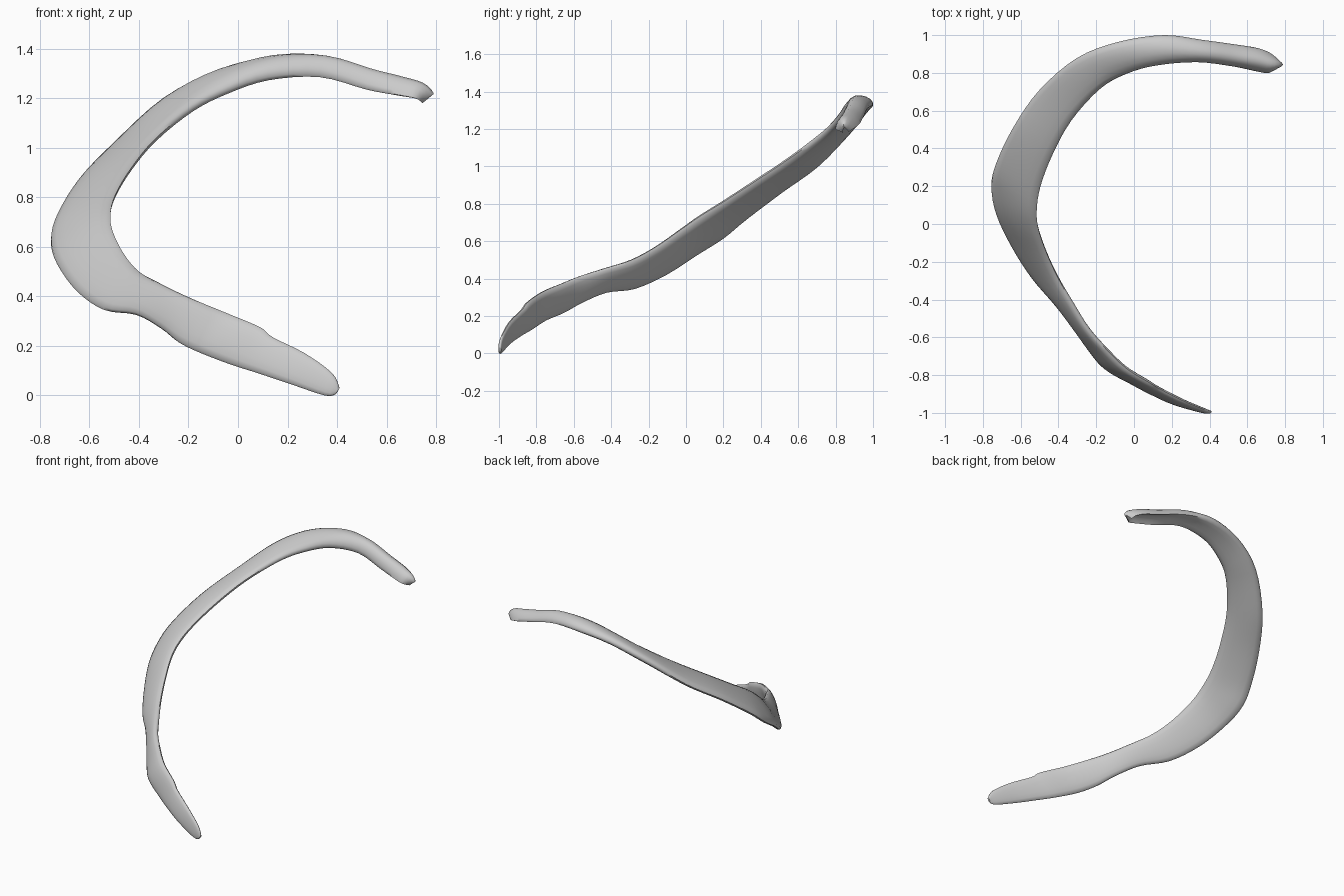
import bpy
import bmesh
import math
from mathutils import Vector

# Remove the default object
default_cube = bpy.data.objects.get("Cube")
if default_cube:
    bpy.data.objects.remove(default_cube, do_unlink=True)

# Outer (lower) edge of the bone, from the front tip round to the back tip
OUTER_EDGE = [
    (.395, -.995, .005), (.35, -.99, 0), (.2, -.945, .05), (.08, -.89, .09),
    (-.03, -.83, .125), (-.16, -.755, .175), (-.24, -.66, .215), (-.31, -.56, .27),
    (-.41, -.43, .325), (-.54, -.28, .345), (-.65, -.11, .42), (-.73, .06, .53),
    (-.755, .2, .62), (-.73, .32, .72), (-.64, .51, .865), (-.5, .71, 1.01),
    (-.3, .88, 1.19), (-.08, .965, 1.3), (.16, 1, 1.34), (.36, .975, 1.325),
    (.54, .95, 1.27), (.66, .93, 1.23), (.73, .9, 1.205), (.75, .87, 1.185)]

# Inner (upper) edge, one point for each point of the outer edge
INNER_EDGE = [
    (.41, -.995, .03), (.38, -.985, .09), (.27, -.94, .17), (.14, -.875, .235),
    (.09, -.845, .275), (-.04, -.765, .33), (-.15, -.66, .375), (-.24, -.56, .415),
    (-.32, -.43, .455), (-.4, -.29, .5), (-.46, -.16, .57), (-.505, -.03, .66),
    (-.515, .07, .73), (-.495, .2, .81), (-.43, .37, .92), (-.33, .55, 1.04),
    (-.18, .715, 1.16), (-.04, .795, 1.23), (.12, .84, 1.285), (.33, .858, 1.295),
    (.52, .835, 1.24), (.64, .81, 1.215), (.715, .8, 1.2), (.745, .84, 1.18)]

# Thickness at each point
THICKNESS = [.015, .025, .035, .04, .045, .05, .05, .05, .05, .05, .05, .055,
             .06, .06, .06, .06, .065, .07, .08, .07, .055, .045, .035, .015]

STEPS = 4
SIDES = 16


def smooth_path(points):
    """Pass a smooth spline through the points."""
    points = [Vector(p) for p in points]
    padded = [points[0]] + points + [points[-1]]
    path = []
    for a, b, c, d in zip(padded, padded[1:], padded[2:], padded[3:]):
        for step in range(STEPS):
            t = step / STEPS
            path.append(b + (c - a) * t / 2
                        + (a * 2 - b * 5 + c * 4 - d) * t ** 2 / 2
                        + (b * 3 - a - c * 3 + d) * t ** 3 / 2)
    path.append(points[-1])
    return path


def rounded(value):
    """Flatten an ellipse coordinate into a fuller, strap-like section."""
    return math.copysign(abs(value) ** .8, value)


def make_material(name, colour):
    material = bpy.data.materials.new(name)
    material.use_nodes = True
    material.diffuse_color = colour
    shader = material.node_tree.nodes["Principled BSDF"]
    shader.inputs["Base Color"].default_value = colour
    shader.inputs["Roughness"].default_value = .7
    return material


def build_strap(name, material):
    """Loft flattened sections between the two edges."""
    outer = smooth_path(OUTER_EDGE)
    inner = smooth_path(INNER_EDGE)
    depth = [v.x for v in smooth_path([(t, 0, 0) for t in THICKNESS])]
    middle = [(a + b) / 2 for a, b in zip(outer, inner)]
    last = len(middle) - 1

    bm = bmesh.new()
    rings = []
    for i, centre in enumerate(middle):
        across = (inner[i] - outer[i]) / 2
        along = middle[min(i + 1, last)] - middle[max(i - 1, 0)]
        normal = along.cross(across).normalized()
        # The back part bulges upward, so its section is raised
        lift = max(0, centre.x + .2) * max(0, centre.y) * .06
        if normal.z < 0:
            lift = -lift
        ring = []
        for k in range(SIDES):
            angle = math.tau * k / SIDES
            side = math.sin(angle)
            offset = normal * (rounded(side) * depth[i] / 2 + lift * side ** 2)
            ring.append(bm.verts.new(centre + across * math.cos(angle) + offset))
        rings.append(ring)

    # Skin the sections and close both tips
    for near, far in zip(rings, rings[1:]):
        for k in range(SIDES):
            n = (k + 1) % SIDES
            bm.faces.new((near[k], near[n], far[n], far[k]))
    bm.faces.new(rings[0])
    bm.faces.new(rings[-1])
    bmesh.ops.recalc_face_normals(bm, faces=bm.faces)

    mesh = bpy.data.meshes.new(name)
    bm.to_mesh(mesh)
    bm.free()
    mesh.materials.append(material)
    strap = bpy.data.objects.new(name, mesh)
    bpy.context.collection.objects.link(strap)
    return strap


# Curved rib bone
bone_grey = make_material("bone_grey", (.6, .6, .6, 1))
rib = build_strap("rib_bone", bone_grey)
bpy.ops.object.select_all(action="DESELECT")
rib.select_set(True)
bpy.context.view_layer.objects.active = rib
bpy.ops.object.shade_smooth_by_angle(angle=math.radians(60))
